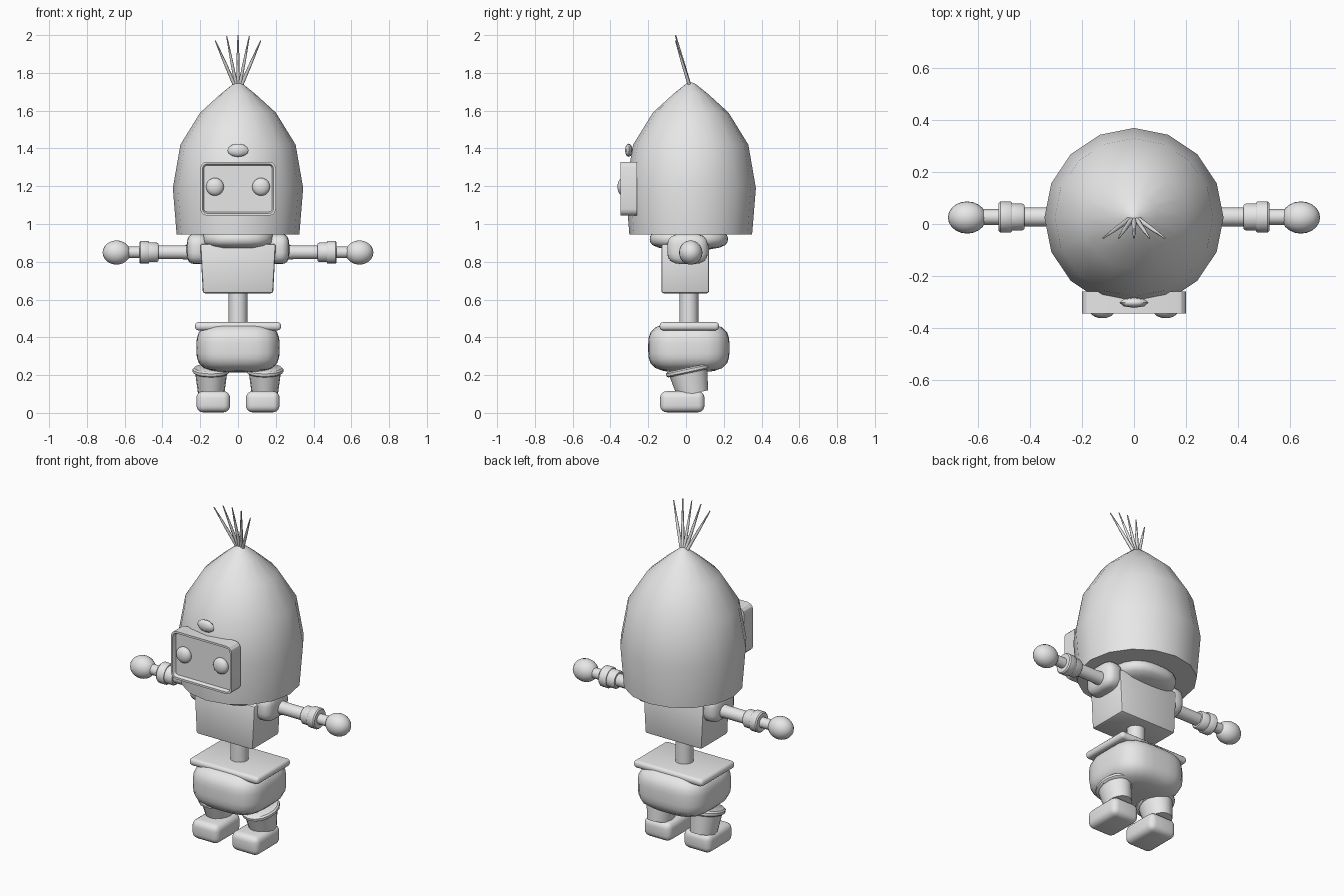
import bpy, bmesh, math
from mathutils import Vector, Matrix

if "Cube" in bpy.data.objects:
    bpy.data.objects.remove(bpy.data.objects["Cube"])

grey = bpy.data.materials.new("light_grey")
grey.diffuse_color = (0.8, 0.8, 0.8, 1)
grey.use_nodes = True
grey.node_tree.nodes["Principled BSDF"].inputs["Base Color"].default_value = grey.diffuse_color


def finish(bm, name, angle=40):
    """Turn a bmesh into a smooth object that keeps its sharp edges."""
    bmesh.ops.recalc_face_normals(bm, faces=bm.faces)
    me = bpy.data.meshes.new(name)
    bm.to_mesh(me)
    bm.free()
    me.materials.append(grey)
    me.shade_smooth()
    me.set_sharp_from_angle(angle=math.radians(angle))
    ob = bpy.data.objects.new(name, me)
    bpy.context.collection.objects.link(ob)
    return ob


def box(name, lo, hi, bevel=0.02, segs=3, taper=1.0):
    """Bevelled box; taper scales the bottom in x."""
    lo, hi = Vector(lo), Vector(hi)
    c, s = (lo + hi) / 2, hi - lo
    bm = bmesh.new()
    bmesh.ops.create_cube(bm, size=1)
    for v in bm.verts:
        k = taper if v.co.z < 0 else 1
        v.co = Vector((v.co.x * s.x * k, v.co.y * s.y, v.co.z * s.z)) + c
    bmesh.ops.bevel(bm, geom=bm.edges[:], offset=bevel, segments=segs,
                    profile=0.5, affect='EDGES')
    return finish(bm, name)


def soft(name, c, r, p=2.0, u=20, v=12):
    """Ellipsoid that becomes boxier as p grows."""
    bm = bmesh.new()
    bmesh.ops.create_uvsphere(bm, u_segments=u, v_segments=v, radius=1)
    for w in bm.verts:
        w.co /= sum(abs(t) ** p for t in w.co) ** (1 / p)
        w.co = Vector(w.co[i] * r[i] + c[i] for i in range(3))
    return finish(bm, name, 60)


def lathe(name, profile, matrix, n=16, angle=40):
    """Closed solid turned about local z from (radius, height) points."""
    bm = bmesh.new()
    rings = [[bm.verts.new((r * math.cos(2 * math.pi * i / n),
                            r * math.sin(2 * math.pi * i / n), z))
              for i in range(n)] for r, z in profile]
    for a, b in zip(rings, rings[1:]):
        for i in range(n):
            j = (i + 1) % n
            bm.faces.new((a[i], a[j], b[j], b[i]))
    bm.faces.new(rings[0])
    bm.faces.new(rings[-1])
    bm.transform(matrix)
    return finish(bm, name, angle)


def move(x, y, z):
    return Matrix.Translation((x, y, z))


# Pointed hood-shaped head
lathe("head", [(0.325, 0.945), (0.345, 1.19), (0.305, 1.42), (0.2, 1.59),
               (0.09, 1.69), (0.025, 1.742), (0.004, 1.75)], move(0, 0.025, 0))

# Face frame with a recessed screen
bm = bmesh.new()
bmesh.ops.create_cube(bm, size=1)
for v in bm.verts:
    v.co = Vector((v.co.x * 0.4, v.co.y * 0.085 - 0.303, v.co.z * 0.285 + 1.187))
upright = [e for e in bm.edges if abs(e.verts[0].co.y - e.verts[1].co.y) > 0.01]
bmesh.ops.bevel(bm, geom=upright, offset=0.035, segments=3, profile=0.5,
                affect='EDGES')
bm.normal_update()
front = [f for f in bm.faces if f.normal.y < -0.9]
bmesh.ops.inset_region(bm, faces=front, thickness=0.012)
bmesh.ops.inset_region(bm, faces=front, thickness=0.008, depth=-0.018)
finish(bm, "face_frame", 30)

# Forehead gem
soft("forehead_gem", (0, -0.303, 1.39), (0.056, 0.02, 0.035), 2, 8, 6)

# Hair strands
for i, (x, z) in enumerate([(-0.12, 1.97), (-0.06, 1.995), (0, 2.0),
                            (0.06, 1.995), (0.12, 1.97)]):
    a, b = Vector((x * 0.15, 0.018, 1.735)), Vector((x, -0.055, z))
    d = b - a
    rot = d.to_track_quat('Z', 'Y').to_matrix().to_4x4()
    lathe(f"hair_strand_{i + 1}", [(0.01, 0), (0.008, d.length * 0.5),
                                   (0.003, d.length)],
          Matrix.Translation(a) @ rot, 6, 70)

# Neck collar, torso, waist
soft("neck_collar", (0, 0.015, 0.92), (0.19, 0.207, 0.058), 2.8, 24, 12)
box("torso", (-0.2, -0.13, 0.633), (0.2, 0.122, 0.895), 0.012, 2, 0.93)
lathe("waist", [(0.05, 0.44), (0.05, 0.66)], move(0, 0.015, 0))

# Hips and belt plate
soft("hips", (0, 0.015, 0.345), (0.22, 0.215, 0.13), 3.6, 28, 16)
box("belt_plate", (-0.228, -0.14, 0.437), (0.228, 0.175, 0.48), 0.018)

for side, s in (("left", -1), ("right", 1)):
    soft(f"{side}_eye", (s * 0.122, -0.335, 1.197), (0.047, 0.028, 0.047))

    # Arm pieces lie along x
    soft(f"{side}_shoulder", (s * 0.215, 0.008, 0.868),
         (0.057, 0.107, 0.08), 3.5)
    out = move(0, 0.027, 0.85) @ Matrix.Rotation(s * math.pi / 2, 4, 'Y')
    lathe(f"{side}_arm", [(0.042, 0.22), (0.036, 0.3), (0.036, 0.43),
                          (0.03, 0.5), (0.03, 0.61)], out)
    lathe(f"{side}_inner_cuff", [(0.046, 0.422), (0.052, 0.43),
                                 (0.052, 0.48)], out)
    lathe(f"{side}_outer_cuff", [(0.056, 0.47), (0.06, 0.475),
                                 (0.06, 0.515), (0.054, 0.522)], out)
    soft(f"{side}_hand", (s * 0.643, 0.025, 0.849), (0.074, 0.062, 0.064))

    # Tilted leg with a rim, on a rounded foot
    tilt = (move(s * 0.142, 0.01, 0.225)
            @ Matrix.Rotation(math.radians(12), 4, 'X')
            @ Matrix.Diagonal((0.92, 1.1, 1, 1)))
    lathe(f"{side}_leg", [(0.076, -0.125), (0.094, 0.0)], tilt)
    lathe(f"{side}_leg_rim", [(0.098, -0.015), (0.107, -0.008),
                              (0.107, 0.006), (0.098, 0.014)], tilt)
    lo, hi = sorted((s * 0.042, s * 0.22))
    box(f"{side}_foot", (lo, -0.137, 0.003), (hi, 0.098, 0.115), 0.035, 4)
